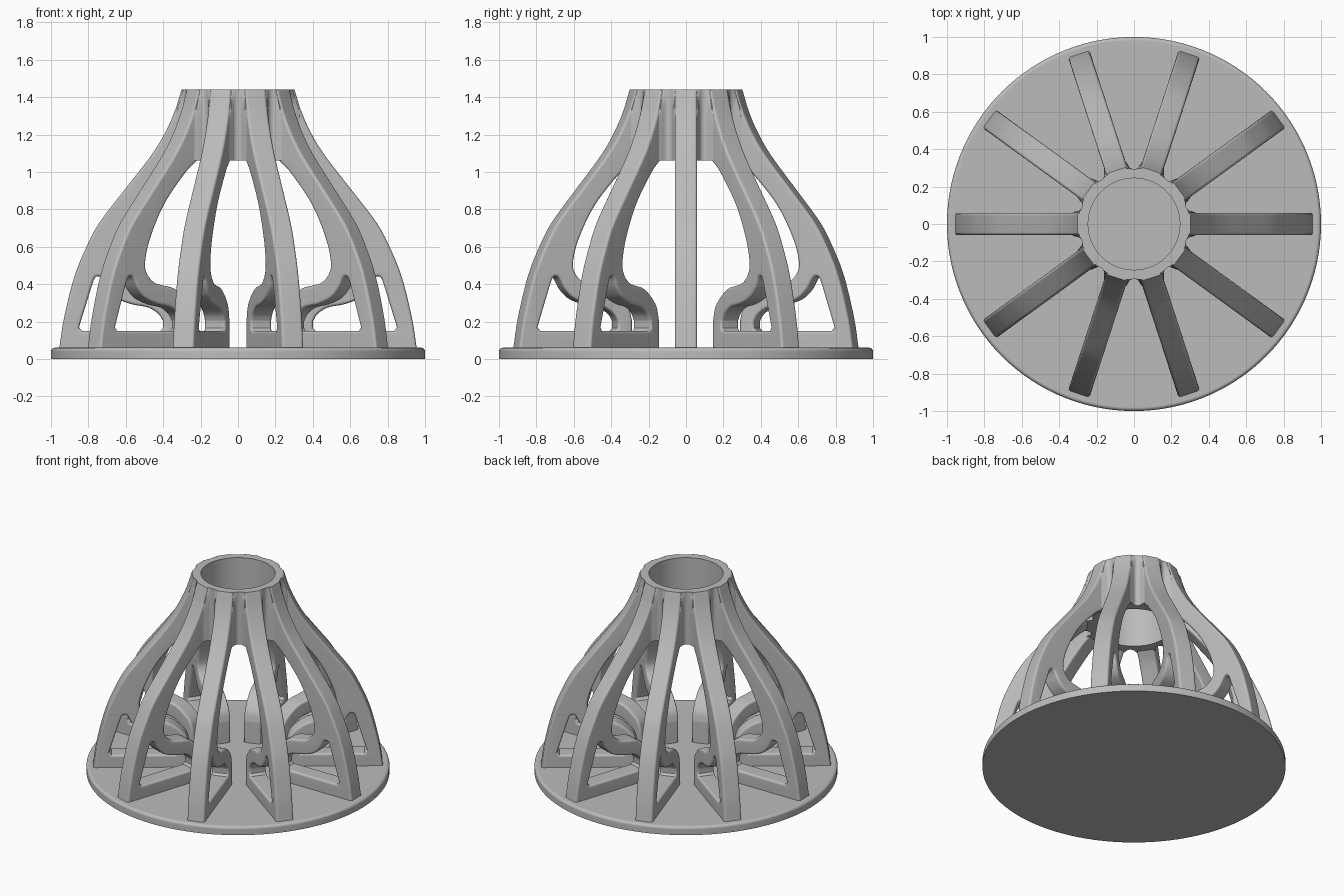
import bpy, bmesh, math
from mathutils import Vector

if "Cube" in bpy.data.objects:
    bpy.data.objects.remove(bpy.data.objects["Cube"], do_unlink=True)

RIBS = 10
BEVEL = 0.015
TOP = 1.44

mat = bpy.data.materials.new("light_grey")
mat.use_nodes = True
mat.diffuse_color = (0.5, 0.5, 0.5, 1)
mat.node_tree.nodes["Principled BSDF"].inputs["Base Color"].default_value = (0.5, 0.5, 0.5, 1)


def smooth_path(pts, steps=6):
    """Catmull-Rom curve through the points."""
    p = [Vector(q) for q in pts]
    p = [2 * p[0] - p[1]] + p + [2 * p[-1] - p[-2]]
    out = []
    for a, b, c, d in zip(p, p[1:], p[2:], p[3:]):
        for i in range(steps):
            t = i / steps
            out.append(0.5 * (2 * b + (c - a) * t + (2 * a - 5 * b + 4 * c - d) * t * t
                              + (3 * b - a - 3 * c + d) * t ** 3))
    return out + [p[-2]]


def finish(ob, angle=35):
    """Shade smooth with sharp edges and weighted normals."""
    bpy.ops.object.select_all(action='DESELECT')
    ob.select_set(True)
    bpy.context.view_layer.objects.active = ob
    bpy.ops.object.shade_smooth_by_angle(angle=math.radians(angle))
    mod = ob.modifiers.new("face_normals", 'WEIGHTED_NORMAL')
    mod.keep_sharp = True


def add_rings(name, radius, levels, closed, seg=120):
    """Turned shape; radius(level, angle) gives the outline of each ring."""
    bm = bmesh.new()
    rings = []
    for lv in levels:
        ring = []
        for i in range(seg):
            a = math.tau * i / seg
            r = radius(lv, a)
            ring.append(bm.verts.new((r * math.cos(a), r * math.sin(a), lv[1])))
        rings.append(ring)
    pairs = list(zip(rings, rings[1:]))
    if closed:
        pairs.append((rings[-1], rings[0]))
    else:
        bm.faces.new(rings[0])
        bm.faces.new(rings[-1])
    for lo, hi in pairs:
        for i in range(seg):
            j = (i + 1) % seg
            bm.faces.new((lo[i], lo[j], hi[j], hi[i]))
    bmesh.ops.recalc_face_normals(bm, faces=bm.faces)
    me = bpy.data.meshes.new(name)
    bm.to_mesh(me)
    bm.free()
    me.materials.append(mat)
    ob = bpy.data.objects.new(name, me)
    bpy.context.collection.objects.link(ob)
    finish(ob)


# Base disc with a rounded upper rim
rim = [(0.98 + 0.02 * math.cos(t * math.pi / 8), 0.04 + 0.02 * math.sin(t * math.pi / 8))
       for t in range(5)]
add_rings("base_disc", lambda lv, a: lv[0], [(1, 0)] + rim, False)

# Rib outline: outer sweep, inner sweep with the curled foot
outer = smooth_path([(0.955, 0.06), (0.93, 0.22), (0.875, 0.44), (0.81, 0.6), (0.74, 0.73),
                     (0.61, 0.9), (0.47, 1.08), (0.395, 1.2), (0.34, 1.32), (0.302, TOP)])
inner = smooth_path([(0.31, 1.06), (0.39, 0.99), (0.525, 0.826), (0.615, 0.65), (0.65, 0.52),
                     (0.637, 0.455), (0.59, 0.41), (0.53, 0.393), (0.46, 0.378),
                     (0.39, 0.335), (0.34, 0.28), (0.32, 0.21)])
outline = [(0.96, 0.03)] + outer + [(0.26, TOP), (0.26, 1.06)] + inner + [(0.32, 0.03)]

# Opening between the rib, its curled foot and the sill
opening = [(0.4, 0.165), (0.415, 0.15), (0.835, 0.15), (0.85, 0.17)]
opening += smooth_path([(0.785, 0.38), (0.767, 0.43), (0.747, 0.442), (0.727, 0.425),
                        (0.7, 0.375), (0.65, 0.325), (0.57, 0.293), (0.48, 0.275),
                        (0.425, 0.24), (0.4, 0.2)], 4)

cu = bpy.data.curves.new("rib", 'CURVE')
cu.dimensions = '2D'
cu.fill_mode = 'BOTH'
cu.extrude = 0.06 - BEVEL
cu.bevel_depth = BEVEL
cu.bevel_resolution = 2
cu.offset = -BEVEL
for loop in (outline, opening):
    sp = cu.splines.new('POLY')
    sp.points.add(len(loop) - 1)
    for pt, q in zip(sp.points, loop):
        pt.co = (q[0], q[1], 0, 1)
    sp.use_cyclic_u = True
cu.materials.append(mat)
rib = bpy.data.objects.new("rib_1", cu)
bpy.context.collection.objects.link(rib)
bpy.ops.object.select_all(action='DESELECT')
rib.select_set(True)
bpy.context.view_layer.objects.active = rib
bpy.ops.object.convert(target='MESH')
rib = bpy.context.view_layer.objects.active
bm = bmesh.new()
bm.from_mesh(rib.data)
bmesh.ops.remove_doubles(bm, verts=bm.verts, dist=0.0002)
bmesh.ops.recalc_face_normals(bm, faces=bm.faces)
bm.to_mesh(rib.data)
bm.free()
finish(rib)

# Ribs around the axis
rib.rotation_euler = (math.pi / 2, 0, 0)
for k in range(1, RIBS):
    copy = rib.copy()
    copy.name = "rib_%d" % (k + 1)
    copy.rotation_euler.z = math.tau * k / RIBS
    bpy.context.collection.objects.link(copy)


# Top collar, filleted into the ribs
def rib_radius(z):
    for a, b in zip(outer, outer[1:]):
        if a.y <= z <= b.y:
            return a.x + (b.x - a.x) * (z - a.y) / (b.y - a.y)
    return outer[-1].x


def collar_radius(lv, a):
    if lv[0] == 0:
        return 0.245
    step = math.tau / RIBS
    off = abs(a % step - step / 2)
    fillet = 0.293 + 0.05 * min(off / 0.13, 1) ** 3
    return min(fillet, rib_radius(lv[1]) - 0.004)


levels = [(0, TOP), (0, 1.06)] + [(1, 1.06 + (TOP - 1.06) * i / 12) for i in range(13)]
add_rings("top_collar", collar_radius, levels, True, 160)
